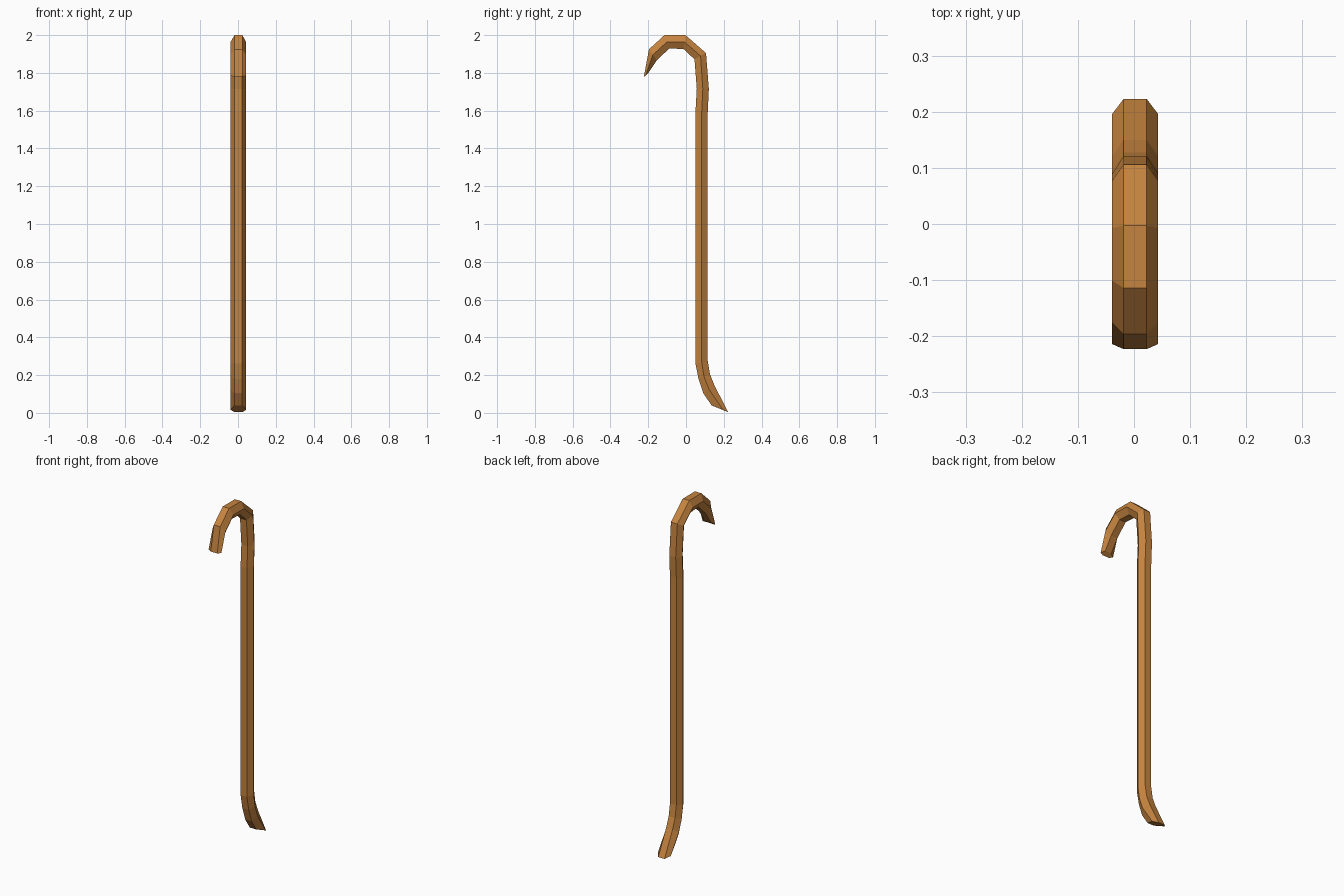
import bpy, bmesh

# Side profile of the bar: (outer y, z, ridge y, z, inner y, z) per section
SECTIONS = [
    (0.223, 0.004, 0.196, 0.016, 0.135, 0.040),   # chisel end
    (0.150, 0.147, 0.121, 0.126, 0.092, 0.104),
    (0.127, 0.205, 0.095, 0.193, 0.066, 0.180),
    (0.115, 0.275, 0.083, 0.268, 0.050, 0.262),   # straight shaft
    (0.115, 1.590, 0.083, 1.590, 0.050, 1.590),
    (0.121, 1.715, 0.089, 1.715, 0.057, 1.715),   # hook
    (0.106, 1.905, 0.077, 1.890, 0.045, 1.872),
    (-0.003, 2.000, -0.007, 1.963, -0.013, 1.926),
    (-0.114, 2.000, -0.101, 1.964, -0.088, 1.930),
    (-0.196, 1.925, -0.176, 1.895, -0.155, 1.866),
    (-0.223, 1.780, -0.214, 1.784, -0.202, 1.796),  # hook tip
]
CX, FLAT, RIDGE = 0.002, 0.0205, 0.041

bm = bmesh.new()
rings = []
for oy, oz, my, mz, iy, iz in SECTIONS:
    pts = [(-FLAT, oy, oz), (FLAT, oy, oz), (RIDGE, my, mz),
           (FLAT, iy, iz), (-FLAT, iy, iz), (-RIDGE, my, mz)]
    rings.append([bm.verts.new((x + CX, y, z)) for x, y, z in pts])

# Hexagonal skin and the two end caps
for a, b in zip(rings, rings[1:]):
    for i in range(6):
        j = (i + 1) % 6
        bm.faces.new((a[i], a[j], b[j], b[i]))
bm.faces.new(rings[0])
bm.faces.new(rings[-1])
bmesh.ops.recalc_face_normals(bm, faces=bm.faces)

mesh = bpy.data.meshes.new("pry_bar")
bm.to_mesh(mesh)
bm.free()
bar = bpy.data.objects.new("pry_bar", mesh)
bpy.context.collection.objects.link(bar)

mat = bpy.data.materials.new("orange_brown_metal")
mat.diffuse_color = (0.56, 0.23, 0.05, 1)
mesh.materials.append(mat)
